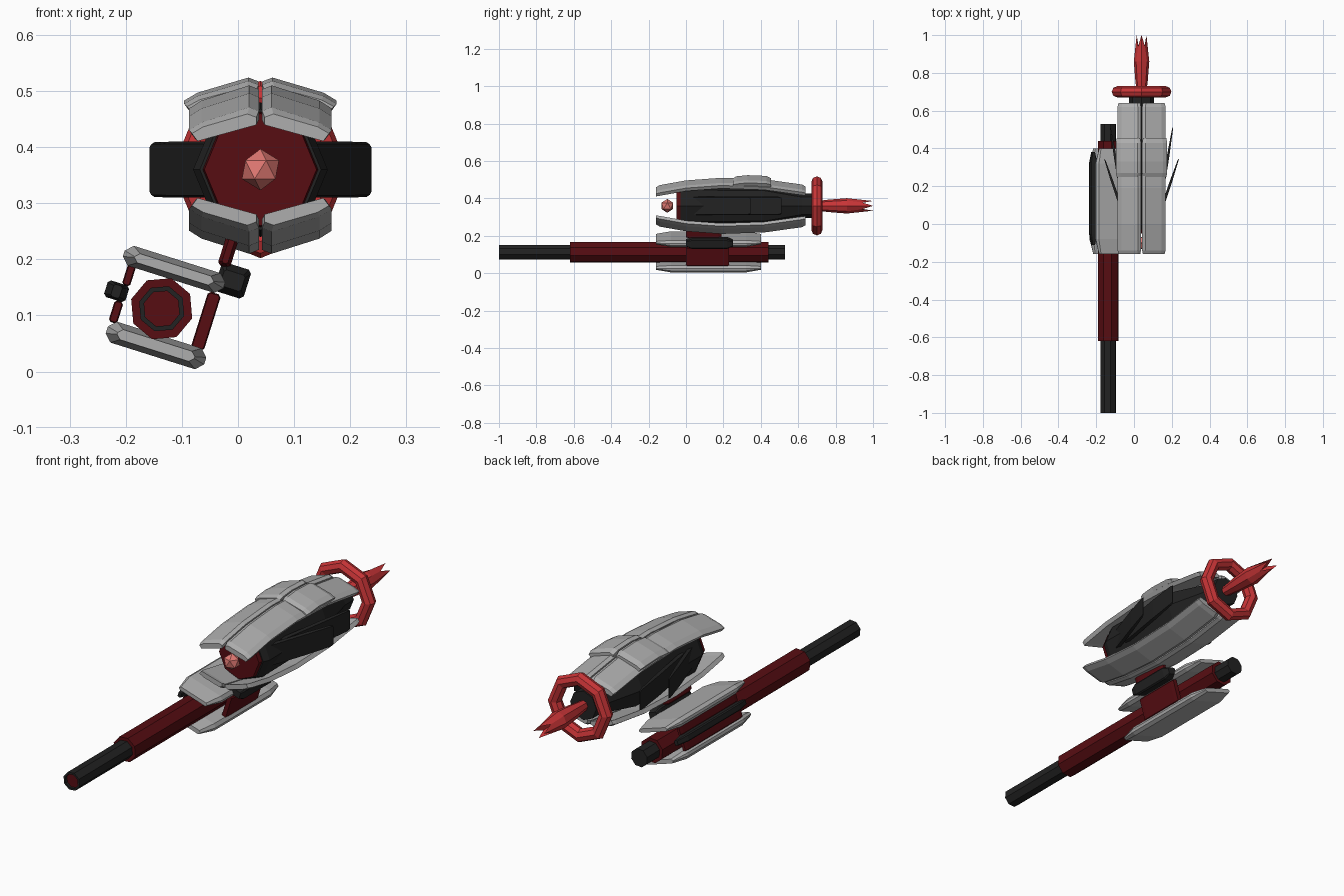
import bpy, bmesh, math

if "Cube" in bpy.data.objects:
    bpy.data.objects.remove(bpy.data.objects["Cube"])

def material(name, rgb):
    m = bpy.data.materials.new(name)
    m.diffuse_color = (*rgb, 1)
    m.use_nodes = True
    m.node_tree.nodes["Principled BSDF"].inputs["Base Color"].default_value = m.diffuse_color
    return m

GREY = material("light grey armour", (0.42, 0.42, 0.42))
BLACK = material("charcoal", (0.016, 0.016, 0.016))
MAROON = material("dark red", (0.095, 0.004, 0.006))
RED = material("bright red", (0.58, 0.035, 0.038))
PINK = material("pink gem", (0.75, 0.19, 0.17))

# Local frames: (centre x, centre z, clockwise tilt about y)
BODY = (0.04, 0.36, 0.0)
GUN = (-0.136, 0.112, math.radians(17.5))

def place(frame, u, y, w):
    cx, cz, a = frame
    return (cx + u * math.cos(a) + w * math.sin(a), y,
            cz - u * math.sin(a) + w * math.cos(a))

def finish(name, bm, mat):
    bmesh.ops.recalc_face_normals(bm, faces=bm.faces)
    me = bpy.data.meshes.new(name)
    bm.to_mesh(me)
    bm.free()
    me.materials.append(mat)
    ob = bpy.data.objects.new(name, me)
    bpy.context.collection.objects.link(ob)
    return ob

def loft(name, rings, mat, frame, closed=False):
    """Skin rings of local (u, y, w) points; cap both ends unless closed."""
    bm = bmesh.new()
    vs = [[bm.verts.new(place(frame, *p)) for p in r] for r in rings]
    n = len(vs[0])
    pairs = list(zip(vs, vs[1:])) + ([(vs[-1], vs[0])] if closed else [])
    for a, b in pairs:
        for i in range(n):
            j = (i + 1) % n
            bm.faces.new((a[i], a[j], b[j], b[i]))
    if not closed:
        bm.faces.new(vs[0])
        bm.faces.new(vs[-1])
    return finish(name, bm, mat)

def lathe(name, profile, mat, frame, sides=8):
    rings = [[(r * math.cos(2 * math.pi * k / sides), y, r * math.sin(2 * math.pi * k / sides))
              for k in range(sides)] for y, r in profile]
    return loft(name, rings, mat, frame)

def section(u0, u1, w0, w1, c, y):
    """Chamfered rectangle at depth y."""
    return [(u0 + c, y, w0), (u1 - c, y, w0), (u1, y, w0 + c), (u1, y, w1 - c),
            (u1 - c, y, w1), (u0 + c, y, w1), (u0, y, w1 - c), (u0, y, w0 + c)]

def slab(name, u, w, y, c, mat, frame, eu=0.006, ew=0.006, d=0.02):
    """Bar along y with chamfered edges and narrowed ends."""
    end = (u[0] + eu, u[1] - eu, w[0] + ew, w[1] - ew, c * 0.6)
    mid = (u[0], u[1], w[0], w[1], c)
    return loft(name, [section(*end, y[0]), section(*mid, y[0] + d),
                       section(*mid, y[1] - d), section(*end, y[1])], mat, frame)

# Main body, front cap and gem
lathe("main_body", [(-0.03, 0.108), (0.0, 0.12), (0.42, 0.115), (0.62, 0.066), (0.68, 0.066)],
      BLACK, BODY)
lathe("front_cap", [(-0.05, 0.1), (-0.02, 0.104)], MAROON, BODY)
bm = bmesh.new()
bmesh.ops.create_icosphere(bm, subdivisions=1, radius=0.037)
for v in bm.verts:
    v.co = place(BODY, v.co.x, v.co.y - 0.1, v.co.z)
finish("front_gem", bm, PINK)

# Folded armour shells above and below, in mirrored halves
CROSS = [(0.003, -0.010), (0.020, -0.003), (0.105, -0.030), (0.127, -0.044),
         (0.116, -0.060), (0.003, -0.026)]

def shell(name, profile, side, up, wide=1.0):
    cu = sum(p[0] for p in CROSS) / 6
    cw = sum(p[1] for p in CROSS) / 6
    rings = []
    for i, (y, h) in enumerate(profile):
        k = 0.85 if i in (0, len(profile) - 1) else 1.0
        rings.append([(side * wide * (cu + (a - cu) * (0.5 + k / 2)), y,
                       up * (h - 0.36 + cw + (b - cw) * k)) for a, b in CROSS])
    loft(name, rings, GREY, BODY)

MAIN = [(-0.16, 0.466), (-0.14, 0.474), (0.0, 0.499), (0.19, 0.513), (0.42, 0.505),
        (0.62, 0.477), (0.64, 0.470)]
RIDGE = [(0.25, 0.514), (0.27, 0.521), (0.33, 0.527), (0.43, 0.523), (0.455, 0.514)]
for side, tag in ((1, "right"), (-1, "left")):
    shell("upper_shell_" + tag, MAIN, side, 1)
    shell("lower_shell_" + tag, MAIN, side, -1)
    shell("raised_plate_" + tag, RIDGE, side, 1, 1.07)
    # Swept side fins
    for n, (ua, ya, ub, yb) in enumerate(((0.09, 0.03, 0.196, 0.345), (0.10, 0.11, 0.165, 0.51))):
        rings = []
        for t, th, hh in ((0, 0.014, 0.05), (0.6, 0.014, 0.05), (0.96, 0.006, 0.049), (1, 0.003, 0.044)):
            uc, y = ua + (ub - ua) * t, ya + (yb - ya) * t
            rings.append([(side * (uc + p), y, q) for p, q in
                          ((-th / 2, -hh), (th / 2, -hh + 0.004), (th / 2, hh - 0.004), (-th / 2, hh))])
        loft(f"side_fin_{tag}_{n + 1}", rings, BLACK, BODY)

# Rear ring
rings = []
for k in range(8):
    a = 2 * math.pi * k / 8
    ring = []
    for j in range(8):
        b = 2 * math.pi * j / 8
        r = 0.128 + 0.03 * math.cos(b)
        ring.append((r * math.cos(a), 0.7 + 0.03 * math.sin(b), r * math.sin(a)))
    rings.append(ring)
loft("rear_ring", rings, RED, BODY, closed=True)

# Rear flame with a notched tip
rings = []
for y, r, notch in ((0.67, 0.022, 0), (0.76, 0.033, 0), (0.86, 0.041, 0), (1.0, 0.026, 0.06),
                    (0.9, 0.012, 0)):
    rings.append([(r * math.cos(math.pi * k / 4), y - notch * (k % 2), r * math.sin(math.pi * k / 4))
                  for k in range(8)])
loft("rear_flame", rings, RED, BODY)

# Slung cannon: inner tube, bore and sleeve
lathe("cannon_tube", [(-0.985, 0.033), (-1.0, 0.033), (-1.0, 0.042), (0.53, 0.042)], BLACK, GUN)
lathe("cannon_bore", [(-0.988, 0.033), (-0.98, 0.033)], MAROON, GUN)
lathe("cannon_sleeve", [(-0.62, 0.057), (0.44, 0.057)], MAROON, GUN)

# Cannon armour plates
slab("cannon_upper_plate", (-0.094, 0.094), (0.055, 0.092), (-0.16, 0.40), 0.013, GREY, GUN,
     0.02, 0.01, 0.08)
slab("cannon_lower_plate", (-0.082, 0.102), (-0.085, -0.046), (-0.16, 0.40), 0.013, GREY, GUN,
     0.02, 0.01, 0.08)

# Brackets on the cannon sides and the mount to the body
slab("mount_block", (0.078, 0.133), (0.059, 0.113), (0.0, 0.25), 0.006, BLACK, GUN, 0.008, 0.012, 0.03)
slab("mount_strut", (0.071, 0.094), (0.105, 0.165), (0.0, 0.19), 0.005, MAROON, GUN)
slab("right_bracket", (0.070, 0.094), (-0.05, 0.055), (0.0, 0.23), 0.005, MAROON, GUN, 0.002, 0.002)
slab("left_rail", (-0.106, -0.066), (-0.010, 0.021), (-0.11, 0.38), 0.005, BLACK, GUN, 0.012, 0.004, 0.06)
slab("left_bracket_upper", (-0.081, -0.066), (0.02, 0.06), (-0.08, 0.33), 0.004, MAROON, GUN, 0.002, 0.002)
slab("left_bracket_lower", (-0.084, -0.068), (-0.05, -0.010), (-0.08, 0.33), 0.004, MAROON, GUN, 0.002, 0.002)
